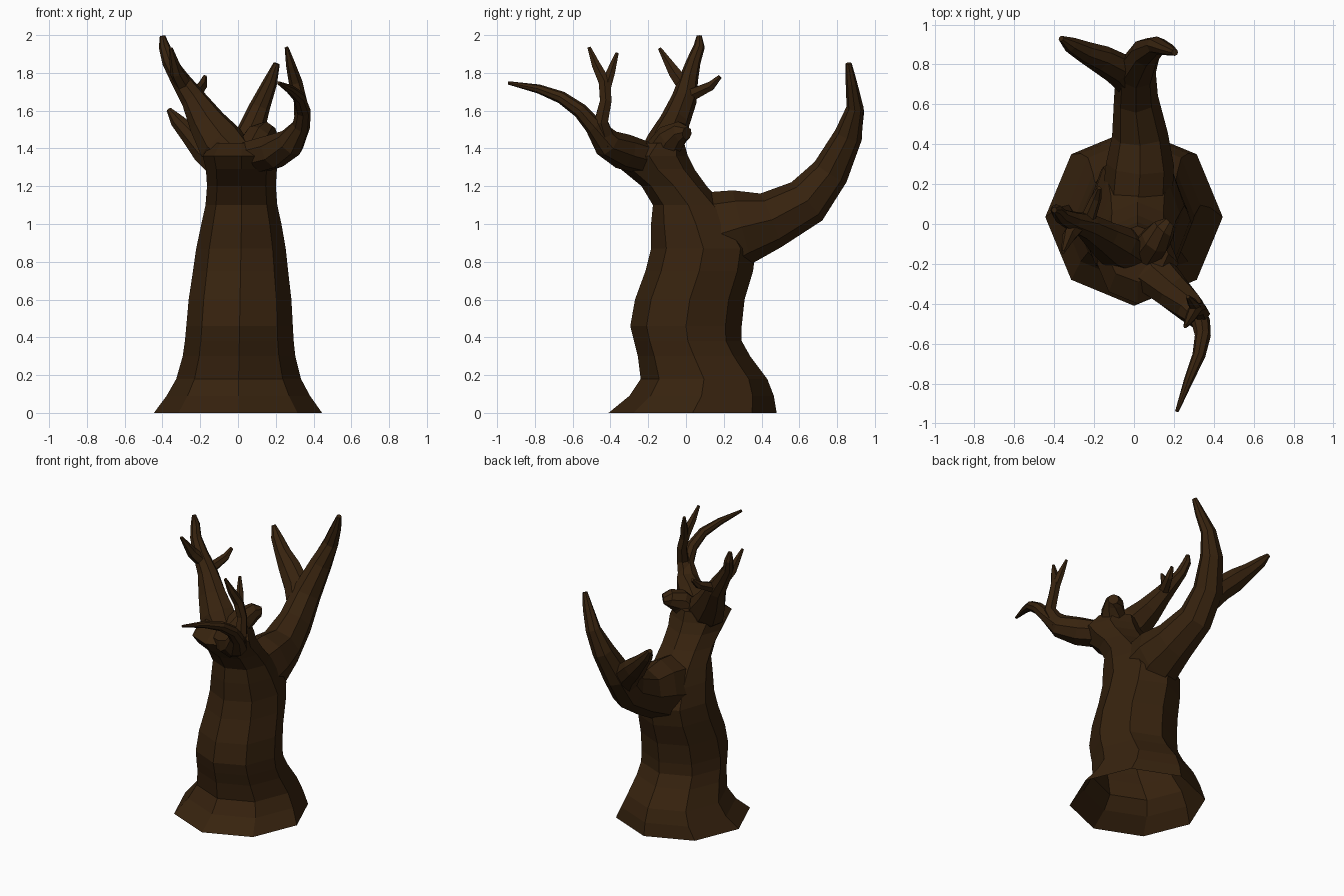
import bpy, bmesh, math
from mathutils import Vector

bark = bpy.data.materials.new("dark_brown_bark")
bark.diffuse_color = (0.038, 0.0165, 0.0045, 1)


def tube(name, rings, sides=8, flat=False):
    """Loft rings (x, y, z, radius across, radius deep); flat keeps every ring level."""
    bm = bmesh.new()
    rings = [r if len(r) == 5 else (*r, r[3]) for r in rings]
    pts = [Vector(r[:3]) for r in rings]
    loops = []
    for i, (x, y, z, a, b) in enumerate(rings):
        t = (pts[min(i + 1, len(pts) - 1)] - pts[max(i - 1, 0)]).normalized()
        if flat:
            t = Vector((0, 0, 1))
        side = Vector((1, 0, 0))
        side = (side - t * side.dot(t)).normalized()
        deep = t.cross(side)
        loops.append([bm.verts.new(pts[i] + side * a * math.cos(k * math.tau / sides)
                                   + deep * b * math.sin(k * math.tau / sides))
                      for k in range(sides)])
    for lo, hi in zip(loops, loops[1:]):
        for k in range(sides):
            n = (k + 1) % sides
            bm.faces.new((lo[k], lo[n], hi[n], hi[k]))
    bm.faces.new(loops[0][::-1])
    bm.faces.new(loops[-1])
    bmesh.ops.recalc_face_normals(bm, faces=bm.faces)
    me = bpy.data.meshes.new(name)
    bm.to_mesh(me)
    bm.free()
    me.materials.append(bark)
    ob = bpy.data.objects.new(name, me)
    bpy.context.collection.objects.link(ob)
    return ob


# Trunk profile: height, half width, front, back
profile = [
    (0.00, .445, -.41, .48), (0.09, .38, -.30, .465), (0.18, .33, -.24, .43),
    (0.30, .298, -.255, .34), (0.38, .288, -.275, .295), (0.46, .282, -.295, .295),
    (0.60, .272, -.27, .31), (0.75, .252, -.215, .355), (0.87, .237, -.185, .37),
    (1.00, .212, -.185, .29), (1.10, .19, -.175, .20), (1.20, .182, -.235, .11),
    (1.29, .188, -.345, .045), (1.36, .205, -.40, .01), (1.43, .155, -.29, -.01)]
trunk = tube("tree_trunk", [(min(z, 1) * .018, (f + b) / 2, z, w, (b - f) / 2)
                            for z, w, f, b in profile], flat=True)
bpy.context.view_layer.objects.active = trunk


def limb(name, rings, sides=8):
    """Fuse a tube into the trunk so no buried faces remain."""
    ob = tube(name, rings, sides)
    m = trunk.modifiers.new(name, 'BOOLEAN')
    m.operation, m.solver, m.object = 'UNION', 'EXACT', ob
    bpy.ops.object.modifier_apply(modifier=m.name)
    bpy.data.objects.remove(ob)


# Rear limb with a tall prong and a short prong
limb("rear_limb", [
    (.015, .06, .90, .15, .20), (.02, .17, .945, .175, .235), (.03, .30, .985, .17, .20),
    (.03, .45, 1.02, .14, .152), (.01, .64, 1.12, .11, .13), (.01, .765, 1.275, .10),
    (.06, .86, 1.47, .075), (.115, .895, 1.62, .055, .045),
    (.17, .875, 1.75, .038, .03), (.205, .86, 1.85, .017)])
limb("rear_short_prong", [
    (.02, .68, 1.16, .08), (-.08, .78, 1.31, .09, .075), (-.17, .83, 1.39, .08, .065),
    (-.25, .865, 1.47, .055), (-.32, .90, 1.545, .04), (-.365, .93, 1.605, .015)])

# Front limb sweeping to the right, with a long spike and an upright twig
limb("front_limb", [
    (.03, -.14, 1.32, .08), (.09, -.24, 1.355, .12, .09), (.19, -.335, 1.385, .095),
    (.28, -.42, 1.43, .078), (.335, -.49, 1.52, .048), (.345, -.56, 1.60, .04),
    (.325, -.66, 1.67, .033), (.275, -.78, 1.715, .024), (.215, -.94, 1.747, .009)])
limb("front_twig", [
    (.29, -.42, 1.43, .06), (.34, -.45, 1.54, .042), (.33, -.425, 1.65, .035),
    (.305, -.43, 1.75, .036), (.28, -.475, 1.84, .026), (.257, -.513, 1.935, .01)], 6)
limb("front_twig_fork", [
    (.315, -.43, 1.70, .03), (.295, -.40, 1.80, .027), (.27, -.365, 1.905, .01)], 6)

# Left limb with two small forks
limb("left_limb", [
    (.01, -.16, 1.33, .10), (-.09, -.11, 1.43, .13, .10), (-.165, -.06, 1.54, .10, .08),
    (-.235, -.01, 1.66, .068), (-.31, .015, 1.77, .05), (-.365, .04, 1.86, .038),
    (-.39, .07, 1.94, .03), (-.40, .07, 1.997, .014)])
limb("left_fork_front", [
    (-.28, 0, 1.72, .045), (-.325, -.06, 1.80, .036), (-.355, -.14, 1.93, .01)], 6)
limb("left_fork_rear", [
    (-.24, .0, 1.67, .04), (-.19, .13, 1.73, .027), (-.175, .18, 1.78, .012)], 6)

# Broken stub on the crown
limb("crown_stub", [
    (.06, -.14, 1.37, .09), (.11, -.08, 1.455, .08), (.15, -.025, 1.485, .06),
    (.18, .005, 1.48, .035)])

# Open underside
bm = bmesh.new()
bm.from_mesh(trunk.data)
bottom = [f for f in bm.faces if all(v.co.z < 0.005 for v in f.verts)]
bmesh.ops.delete(bm, geom=bottom, context='FACES')
for f in bm.faces:
    f.material_index = 0
bm.to_mesh(trunk.data)
bm.free()
